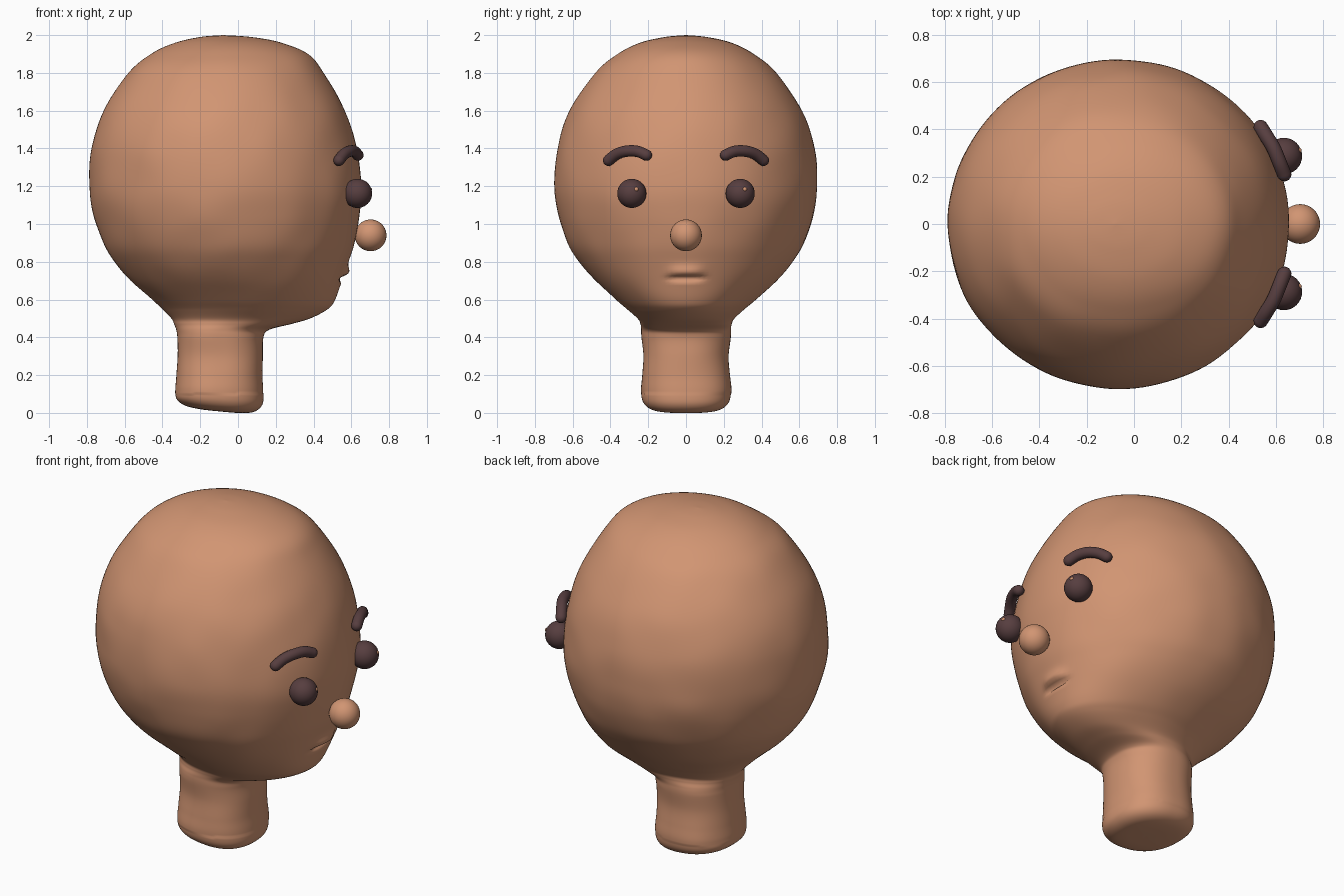
import bpy, bmesh, math
from mathutils import Vector, noise

if "Cube" in bpy.data.objects:
    bpy.data.objects.remove(bpy.data.objects["Cube"], do_unlink=True)


def make_material(name, colour):
    mat = bpy.data.materials.new(name)
    mat.use_nodes = True
    mat.diffuse_color = (*colour, 1)
    mat.node_tree.nodes["Principled BSDF"].inputs["Base Color"].default_value = (*colour, 1)
    return mat


skin = make_material("warm skin", (0.64, 0.30, 0.17))
dark = make_material("dark brown", (0.095, 0.048, 0.05))


def add_object(name, bm, mat):
    mesh = bpy.data.meshes.new(name)
    bmesh.ops.recalc_face_normals(bm, faces=bm.faces)
    for face in bm.faces:
        face.smooth = True
    bm.to_mesh(mesh)
    bm.free()
    mesh.materials.append(mat)
    obj = bpy.data.objects.new(name, mesh)
    bpy.context.collection.objects.link(obj)
    return obj


def add_ball(name, centre, radius, mat):
    bm = bmesh.new()
    bmesh.ops.create_uvsphere(bm, u_segments=32, v_segments=20, radius=radius)
    bmesh.ops.translate(bm, verts=bm.verts, vec=centre)
    return add_object(name, bm, mat)


def spline(points, steps):
    """Smooth path through the points."""
    pts = [Vector(p) for p in points]
    pts = [pts[0]] + pts + [pts[-1]]
    path = []
    for a, b, c, d in zip(pts, pts[1:], pts[2:], pts[3:]):
        for i in range(steps):
            t = i / steps
            path.append(0.5 * (2 * b + (c - a) * t + (2 * a - 5 * b + 4 * c - d) * t ** 2
                               + (3 * b - a - 3 * c + d) * t ** 3))
    return path + [pts[-1]]


# Neck and head sections: height, back x, face x, half width
sections = [
    (.008, -.1, -.1, 0), (.01, -.2, .02, .12), (.024, -.28, .09, .19),
    (.06, -.325, .13, .228), (.12, -.33, .135, .238), (.2, -.325, .13, .232),
    (.3, -.32, .13, .226), (.4, -.32, .135, .235), (.44, -.325, .165, .236),
    (.47, -.335, .28, .24), (.5, -.35, .38, .255), (.55, -.4, .475, .31),
    (.6, -.455, .515, .37), (.7, -.57, .553, .48), (.8, -.655, .585, .565),
    (.9, -.715, .615, .625), (1.05, -.766, .645, .676), (1.2, -.786, .656, .695),
    (1.4, -.775, .63, .68), (1.6, -.71, .565, .615), (1.8, -.58, .455, .48),
    (1.9, -.46, .37, .36), (1.96, -.33, .23, .24), (1.99, -.2, .07, .11),
    (2, -.08, -.08, 0),
]


def bell(value, centre, width):
    return math.exp(-((value - centre) / width) ** 2)


def head_point(z, back, face, half, angle):
    c, s = math.cos(angle), math.sin(angle)
    power = 0.85 if z < 0.4 else 0.85 + 0.15 * min(1, (z - 0.4) / 0.15)
    x = (back + face) / 2 + (face - back) / 2 * math.copysign(abs(c) ** power, c)
    y = half * math.copysign(abs(s) ** power, s)
    # Lips and the crease between them
    if c > 0:
        across = math.exp(-(y / 0.085) ** 4)
        x += across * (0.022 * bell(z, 0.745, 0.03) - 0.035 * bell(z, 0.712, 0.012))
    # Tilted neck base
    z -= 0.1 * (x + 0.1) * max(0, 1 - z / 0.15)
    # Gentle hand-shaped unevenness
    p = Vector((x, y, z))
    if z > 0.1:
        swell = 0.005 * noise.noise(p * 5) * min(1, half / 0.2)
        p += swell * Vector((c, s, 0))
    return p


bm = bmesh.new()
sides = 128
rings = []
profile = spline(sections, 8)
for z, back, face, half in profile[1:-1]:
    rings.append([bm.verts.new(head_point(z, back, face, half, math.tau * i / sides))
                  for i in range(sides)])
for low, high in zip(rings, rings[1:]):
    for i in range(sides):
        j = (i + 1) % sides
        bm.faces.new((low[i], low[j], high[j], high[i]))
for ring, end in ((rings[0], profile[0]), (rings[-1], profile[-1])):
    tip = bm.verts.new((end[1], 0, end[0]))
    for i in range(sides):
        bm.faces.new((ring[i], ring[(i + 1) % sides], tip))
add_object("head_and_neck", bm, skin)

# Nose
add_ball("nose", (0.702, 0, 0.94), 0.084, skin)


def add_brow(name, side):
    bm = bmesh.new()
    path = spline([(.635, .21, 1.365), (.615, .26, 1.385), (.59, .32, 1.385),
                   (.56, .37, 1.368), (.535, .41, 1.337)], 6)
    path = [Vector((p.x, p.y * side, p.z)) for p in path]
    radius, sides = 0.03, 20
    # Rounded ends come from shrinking rings beyond each end of the path
    stations = []
    first, last = (path[0] - path[1]).normalized(), (path[-1] - path[-2]).normalized()
    caps = [math.radians(a) for a in (85, 65, 45, 22)]
    stations += [(path[0] + first * radius * math.sin(a), radius * math.cos(a)) for a in caps]
    stations += [(p, radius) for p in path]
    stations += [(path[-1] + last * radius * math.sin(a), radius * math.cos(a))
                 for a in reversed(caps)]
    rings = []
    for k, (p, r) in enumerate(stations):
        ahead = stations[min(k + 1, len(stations) - 1)][0]
        along = (ahead - stations[max(k - 1, 0)][0]).normalized()
        out = along.cross(Vector((0, 0, 1))).normalized()
        up = out.cross(along)
        rings.append([bm.verts.new(p + r * (out * math.cos(math.tau * i / sides)
                                            + up * math.sin(math.tau * i / sides)))
                      for i in range(sides)])
    for a, b in zip(rings, rings[1:]):
        for i in range(sides):
            j = (i + 1) % sides
            bm.faces.new((a[i], a[j], b[j], b[i]))
    bm.faces.new(rings[0])
    bm.faces.new(rings[-1])
    add_object(name, bm, dark)


# Eyes with their glints, and brows
for label, side in (("left", 1), ("right", -1)):
    eye = Vector((0.633, 0.287 * side, 1.162))
    add_ball(label + "_eye", eye, 0.077, dark)
    toward = Vector((0.9, 0.33, 0.3)).normalized()
    add_ball(label + "_eye_glint", eye + toward * 0.071, 0.012, skin)
    add_brow(label + "_eyebrow", side)
